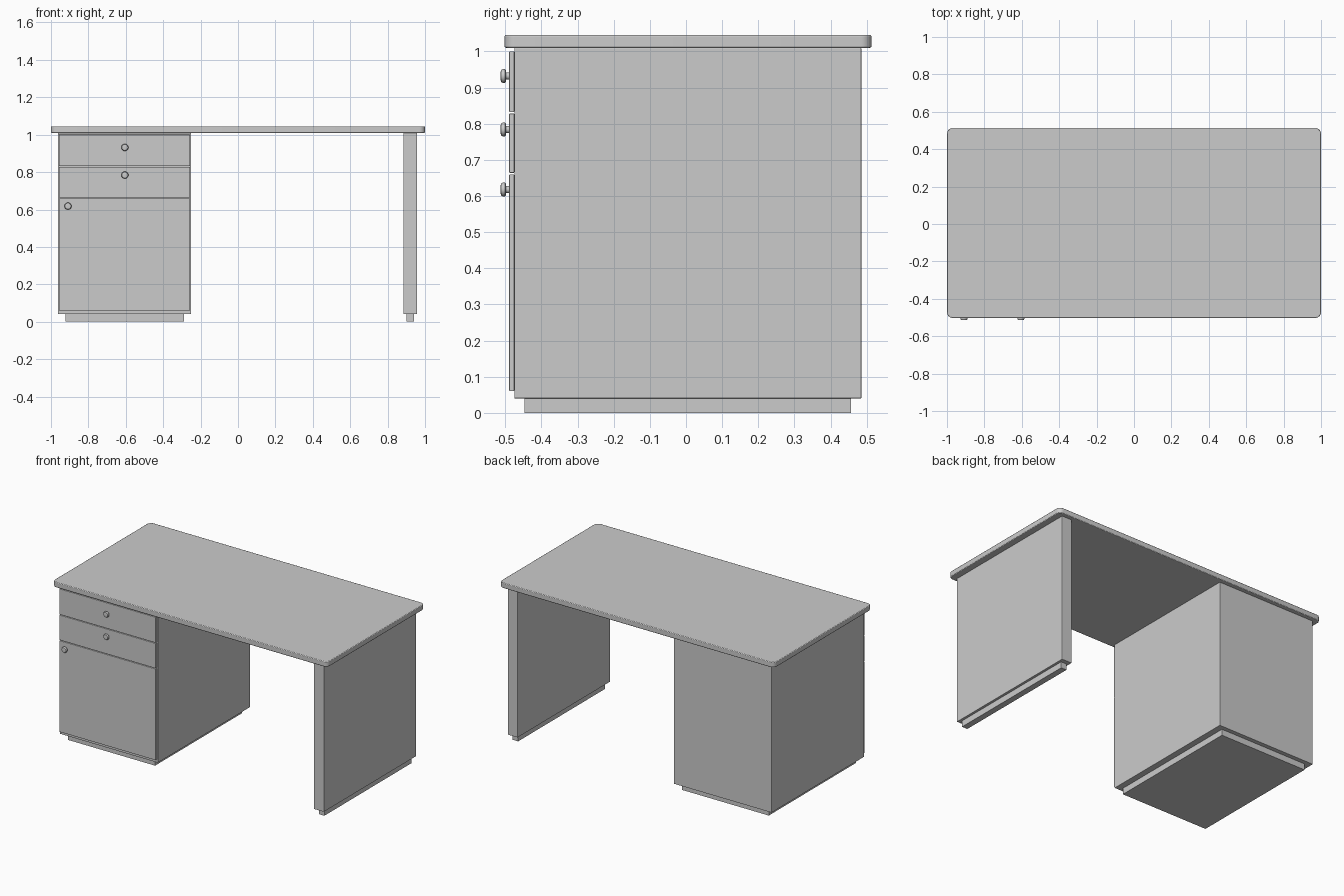
import bpy, bmesh, math
from mathutils import Matrix, Vector

if "Cube" in bpy.data.objects:
    bpy.data.objects.remove(bpy.data.objects["Cube"])


def box(name, x, y, z, bevel=0.0, corner=0.0):
    """Box from (min, max) ranges, optional rounded vertical corners and edge bevel."""
    bm = bmesh.new()
    size = [r[1] - r[0] for r in (x, y, z)]
    mid = [(r[0] + r[1]) / 2 for r in (x, y, z)]
    bmesh.ops.create_cube(bm, size=1, matrix=Matrix.Translation(mid) @ Matrix.Diagonal((*size, 1)))
    if corner:
        upright = [e for e in bm.edges if abs(e.verts[0].co.z - e.verts[1].co.z) > 1e-4]
        bmesh.ops.bevel(bm, geom=upright, offset=corner, segments=6, profile=0.5, affect='EDGES')
    ob = finish(name, bm)
    if bevel:
        mod = ob.modifiers.new("edge_bevel", 'BEVEL')
        mod.width, mod.segments, mod.limit_method = bevel, 2, 'ANGLE'
    return ob


def finish(name, bm):
    mesh = bpy.data.meshes.new(name)
    bmesh.ops.recalc_face_normals(bm, faces=bm.faces)
    bm.to_mesh(mesh)
    bm.free()
    ob = bpy.data.objects.new(name, mesh)
    bpy.context.collection.objects.link(ob)
    return ob


def smooth(ob, angle=35):
    bpy.ops.object.select_all(action='DESELECT')
    ob.select_set(True)
    bpy.context.view_layer.objects.active = ob
    bpy.ops.object.shade_smooth_by_angle(angle=math.radians(angle))


def knob(name, x, z):
    """Turned knob: (radius, y) profile spun about the y axis."""
    profile = [(0, -0.488), (0.010, -0.488), (0.010, -0.498), (0.016, -0.498), (0.019, -0.501),
               (0.019, -0.507), (0.016, -0.512), (0.009, -0.513), (0, -0.513)]
    bm = bmesh.new()
    verts = [bm.verts.new((x + r, y, z)) for r, y in profile]
    edges = [bm.edges.new(p) for p in zip(verts, verts[1:])]
    bmesh.ops.spin(bm, geom=verts + edges, cent=(x, 0, z), axis=(0, 1, 0),
                   angle=math.tau, steps=24)
    bmesh.ops.remove_doubles(bm, verts=bm.verts, dist=1e-5)
    smooth(finish(name, bm))


DEPTH = (-0.475, 0.485)
PLINTH_DEPTH = (-0.447, 0.457)

# Desk top with rounded corners
smooth(box("desk_top", (-1, 1), (-0.502, 0.513), (1.01, 1.045), bevel=0.004, corner=0.03))

# Drawer cabinet and side panel, each on a recessed plinth
for name, x, inset in (("cabinet", (-0.962, -0.25), 0.04), ("side_panel", (0.885, 0.957), 0.016)):
    box(name, x, DEPTH, (0.04, 1.01), bevel=0.002)
    box(name + "_plinth", (x[0] + inset, x[1] - inset), PLINTH_DEPTH, (0, 0.04))

# Drawer and door fronts with their knobs
fronts = (("upper_drawer", 0.832, 1.0, -0.605, 0.932),
          ("lower_drawer", 0.664, 0.828, -0.605, 0.784),
          ("cupboard_door", 0.06, 0.66, -0.909, 0.618))
for name, z0, z1, kx, kz in fronts:
    box(name + "_front", (-0.957, -0.257), (-0.489, -0.475), (z0, z1), bevel=0.002)
    knob(name + "_knob", kx, kz)
